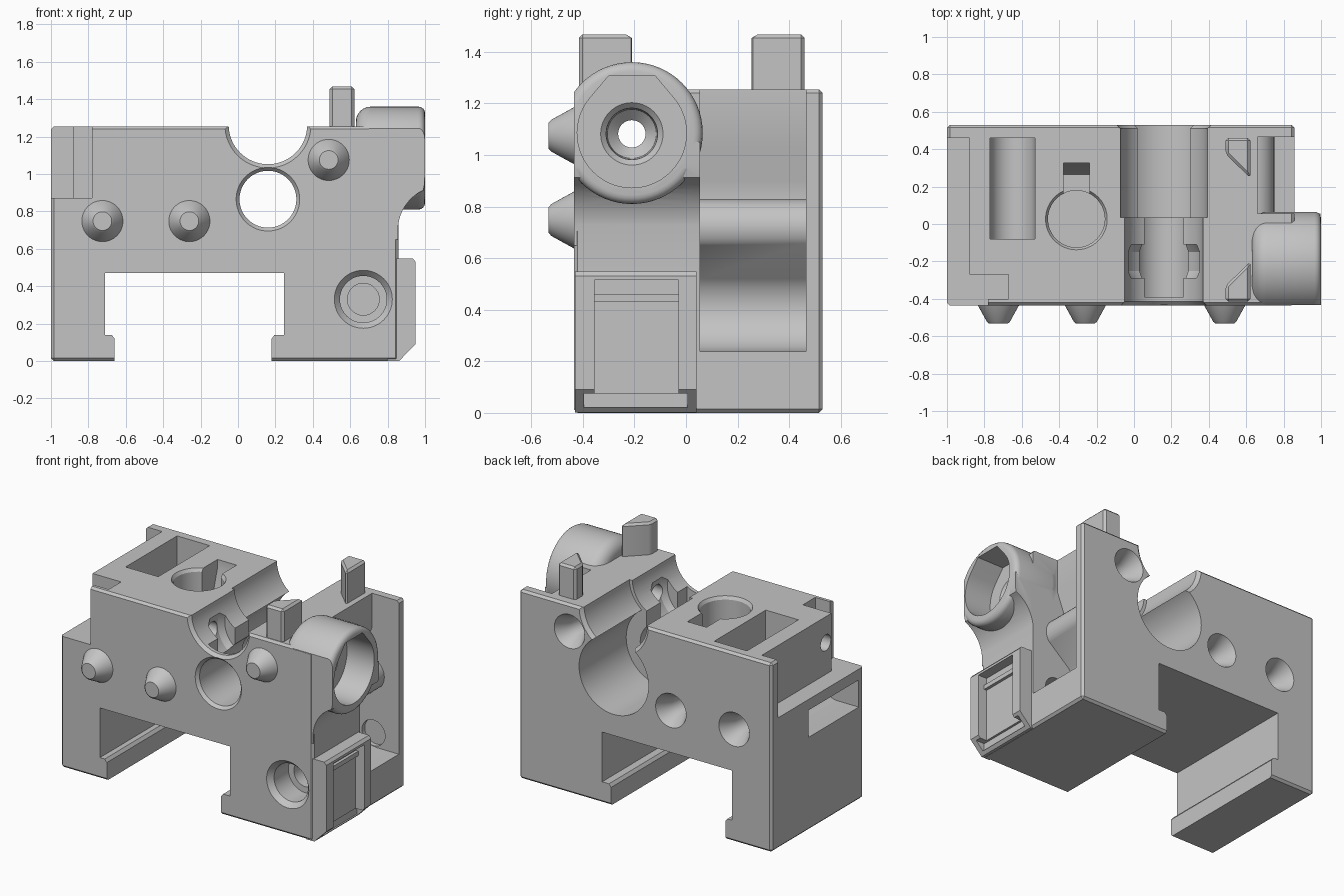
import bpy, bmesh, math
from mathutils import Matrix, Vector

old = bpy.data.objects.get("Cube")
if old:
    bpy.data.objects.remove(old)

grey = bpy.data.materials.new("printed grey")
grey.use_nodes = True
COLOR = (0.55, 0.55, 0.55, 1)
grey.diffuse_color = COLOR
grey.node_tree.nodes["Principled BSDF"].inputs["Base Color"].default_value = COLOR


def loft(name, rings, bevel=0):
    """Skin a closed solid through rings of points, with outward faces."""
    bm = bmesh.new()
    rings = [[bm.verts.new(p) for p in ring] for ring in rings]
    for a, b in zip(rings, rings[1:]):
        for i in range(len(a)):
            j = (i + 1) % len(a)
            bm.faces.new((a[i], a[j], b[j], b[i]))
    bm.faces.new(rings[0][::-1])
    bm.faces.new(rings[-1])
    bm.normal_update()
    if bm.calc_volume(signed=True) < 0:
        bmesh.ops.reverse_faces(bm, faces=bm.faces[:])
        bm.normal_update()
    if bevel:
        bmesh.ops.bevel(bm, geom=bm.edges[:], offset=bevel, segments=1, affect="EDGES")
    mesh = bpy.data.meshes.new(name)
    bm.to_mesh(mesh)
    bm.free()
    mesh.materials.append(grey)
    obj = bpy.data.objects.new(name, mesh)
    bpy.context.collection.objects.link(obj)
    return obj


def prism(name, pts, lo, hi, axis="y", bevel=0):
    """Extrude a closed outline along an axis (outline is the other two axes in order)."""
    place = {"x": lambda a, b, t: (t, a, b), "y": lambda a, b, t: (a, t, b),
             "z": lambda a, b, t: (a, b, t)}[axis]
    return loft(name, [[place(a, b, t) for a, b in pts] for t in (lo, hi)], bevel)


def box(name, x, y, z, bevel=0):
    return prism(name, [(x[0], y[0]), (x[1], y[0]), (x[1], y[1]), (x[0], y[1])],
                 z[0], z[1], "z", bevel)


def lathe(name, origin, profile, axis="y", sides=64):
    """Turn (radius, distance along axis) points into a closed solid."""
    turn = {"x": Matrix.Rotation(math.pi / 2, 4, "Y"), "z": Matrix(),
            "y": Matrix.Rotation(-math.pi / 2, 4, "X")}[axis]
    place = Matrix.Translation(origin) @ turn
    angles = [i * math.tau / sides for i in range(sides)]
    return loft(name, [[place @ Vector((r * math.cos(a), r * math.sin(a), d)) for a in angles]
                       for r, d in profile])


def arc(cx, cy, r, a0, a1, n=10):
    steps = [math.radians(a0 + (a1 - a0) * i / n) for i in range(n + 1)]
    return [(cx + r * math.cos(a), cy + r * math.sin(a)) for a in steps]


def combine(obj, tool, how):
    mod = obj.modifiers.new("join", "BOOLEAN")
    mod.operation, mod.solver, mod.object = how, "EXACT", tool
    deps = bpy.context.evaluated_depsgraph_get()
    mesh = bpy.data.meshes.new_from_object(obj.evaluated_get(deps))
    obj.modifiers.clear()
    obj.data = mesh
    bpy.data.objects.remove(tool)


def cut(tool):
    combine(body, tool, "DIFFERENCE")


def add(tool):
    combine(body, tool, "UNION")


# Main block
FRONT, BACK, TOP = -0.435, 0.53, 1.255
body = box("carriage_body", (-1, 0.857), (FRONT, BACK), (0, TOP), 0.015)

# Rail slot with inward lips
cut(prism("rail_slot", [(-0.66, -0.1), (0.18, -0.1), (0.18, 0.12), (0.195, 0.14), (0.245, 0.14),
                        (0.245, 0.47), (-0.71, 0.47), (-0.71, 0.14), (-0.675, 0.14), (-0.66, 0.12)],
          -1, 1))

# Belt pocket on the right, open at the top
cut(prism("belt_pocket", [(1.2, 1.5), (0.66, 1.5), (0.66, 1.03), (0.61, 0.9), (0.61, 0.83)]
          + arc(0.64, 0.72, 0.11, 85, -35) + arc(0.7, 0.41, 0.172, 140, 270) + [(1.2, 0.238)],
          0.055, 0.465))

# Outlet tube on the right, with a flared neck trimmed to the front face
tube = lathe("outlet_tube", (0, -0.21, 1.085),
             [(r, d) for d, r in arc(0.71, 0.195, 0.08, 180, 90, 6)]
             + [(r, d) for d, r in arc(0.965, 0.24, 0.035, 90, 0, 4)], "x")
neck = prism("tube_neck", [(0.7, 1.05), (0.7, 0.65), (0.855, 0.65)]
             + arc(1.09, 0.7, 0.235, 180, 115, 10) + [(0.998, 0.95), (0.998, 1.05)], FRONT, 0.055)
combine(tube, neck, "UNION")
combine(tube, box("trim", (0, 2), (-1, FRONT + 0.001), (0, 2)), "DIFFERENCE")
add(tube)

# Socket housing at the lower right
add(prism("socket_housing", [(0.8, 0.001), (0.862, 0.001), (0.95, 0.09), (0.95, 0.53),
                             (0.935, 0.548), (0.8, 0.548)], -0.43, 0.04))
cut(box("socket_recess", (0.885, 1.2), (-0.355, -0.03), (0.06, 0.515)))
cut(box("socket_foot", (0.87, 1.2), (-0.395, 0.005), (0.02, 0.075)))
add(box("socket_sill", (0.87, 0.905), (-0.36, -0.025), (0.43, 0.46)))

# Latch posts on the top, mirrored front to back
for side in (1, -1):
    outline = [(0.49, 0.46), (0.622, 0.46), (0.622, 0.245), (0.49, 0.375)]
    if side < 0:
        outline = [(x, 0.045 - y) for x, y in outline]
    add(prism("latch_post", outline, 1.1, 1.468, "z", 0.014))

# Lead bore, hobbed cavity and cradle groove
cut(lathe("front_bore", (0.16, 0, 0.865), [(0.17, -0.5), (0.17, FRONT), (0.152, FRONT + 0.02),
                                          (0.152, 0.2)]))
cut(lathe("rear_bore", (0.16, 0, 0.865), [(0.255, 0.035), (0.255, 0.8)]))
cut(lathe("front_cradle", (0.16, 0, 1.262), [(0.23, -0.5), (0.23, FRONT), (0.21, FRONT + 0.02),
                                            (0.21, 0.1)]))
cut(lathe("rear_cradle", (0.16, 0, 1.262), [(0.232, 0.035), (0.232, BACK - 0.02),
                                           (0.255, BACK), (0.255, 0.8)]))
cut(box("cradle_throat", (0.055, 0.265), (-0.39, 0.1), (0.9, 1.4)))
cut(lathe("cradle_ring", (0.16, -0.2, 1.1), [(0.18, -0.09), (0.205, -0.05),
                                            (0.205, 0.05), (0.18, 0.09)]))

# Outlet tube bore, stepping down to a path across the whole block
cut(prism("tube_cup", [(-0.21 + y, 1.085 + z) for y, z in
                       arc(0, 0, 0.212, 140, 400, 40) + [(0.09, 0.222), (-0.09, 0.222)]],
          0.8, 1.2, "x"))
cut(lathe("feed_path", (0, -0.21, 1.082), [(0.053, -1.2), (0.053, 0.66), (0.095, 0.7),
                                         (0.1, 0.78), (0.122, 0.801), (0.122, 0.85)], "x"))

# Alignment cones on the front, with matching sockets in the back
for x, z in ((-0.725, 0.748), (-0.26, 0.748), (0.485, 1.075)):
    add(lathe("alignment_cone", (x, 0, z), [(0.05, -0.533), (0.062, -0.522), (0.11, FRONT),
                                          (0.11, -0.4)]))
    cut(lathe("alignment_socket", (x, 0, z), [(0.055, 0.33), (0.06, 0.43), (0.112, BACK),
                                            (0.118, 0.6)]))

# Stepped screw hole at the lower right
cut(lathe("screw_hole", (0.67, 0, 0.33), [(0.165, -0.5), (0.155, FRONT), (0.125, -0.4),
                                        (0.125, -0.25), (0.085, -0.249), (0.085, 0.495)]))

# Shelf and sensor notch at the upper left
for x, y in ((-0.88, (-0.6, 0.46)), (-0.67, (-0.4, -0.27)), (-0.78, (-0.6, -0.271))):
    cut(box("sensor_notch", (-1.2, x), y, (0.872, 1.5)))

# Side window below the shelf
cut(prism("side_window", [(-1.2, 0.62), (-0.95, 0.62)] + arc(-0.84, 0.72, 0.1, 270, 360, 6)
          + [(-0.74, 0.8), (-1.2, 0.8)], -0.385, 0.14))

# Top nut channel
cut(prism("nut_channel", [(-0.77, 1.5), (-0.53, 1.5), (-0.53, 1.1)]
          + arc(-0.65, 1.06, 0.12, 0, -180, 12) + [(-0.77, 1.1)], -0.08, 0.46))

# Round keyed hole on the top
cut(lathe("keyhole_round", (-0.308, 0.027, 0), [(0.152, 0.88), (0.152, 1.235), (0.165, TOP),
                                             (0.165, 1.4)], "z"))
cut(prism("keyhole_slot", [(0.03, 1.5), (0.325, 1.5), (0.325, 1.2), (0.265, 1.0), (0.03, 1.0)],
          -0.378, -0.238, "x"))

# Smooth round faces, crisp edges
bpy.ops.object.select_all(action="DESELECT")
body.select_set(True)
bpy.context.view_layer.objects.active = body
bpy.ops.object.shade_smooth_by_angle(angle=math.radians(25))
